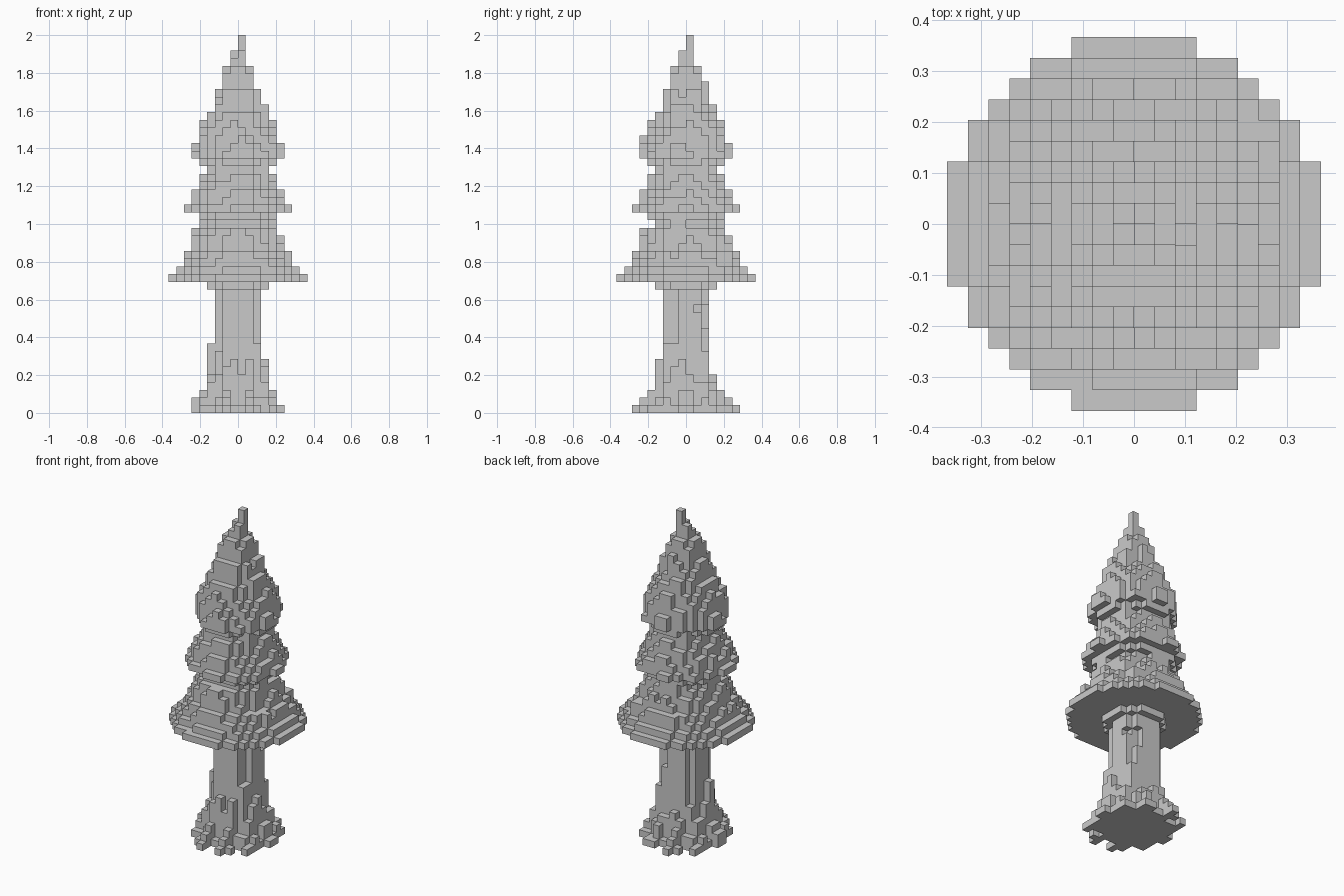
import bpy, bmesh, math, random
from mathutils import Vector

default = bpy.data.objects.get("Cube")
if default:
    bpy.data.objects.remove(default, do_unlink=True)

random.seed(4)
LAYERS = 49
CELL = 2 / LAYERS
SPAN = range(-9, 9)

grey = bpy.data.materials.new("plain grey")
grey.use_nodes = True
colour = (0.59, 0.59, 0.59, 1)
grey.diffuse_color = colour
grey.node_tree.nodes["Principled BSDF"].inputs["Base Color"].default_value = colour


def stack(first, radii, jitter):
    """Cells of a stack of discs; jitter(x, y, layer) roughens each column."""
    cells = set()
    for i, radius in enumerate(radii):
        for x in SPAN:
            for y in SPAN:
                if math.hypot(x + .5, y + .5) < radius + jitter(x, y, i):
                    cells.add((x, y, first + i))
    return cells


def cell_object(name, cells):
    """Mesh of the outer faces of a set of cubic cells."""
    bm = bmesh.new()
    for cell in cells:
        middle = Vector(cell) + Vector((.5, .5, .5))
        for axis in range(3):
            for sign in (-1, 1):
                side = Vector((0, 0, 0))
                side[axis] = sign
                if tuple(int(c) for c in Vector(cell) + side) in cells:
                    continue
                u, v = Vector((0, 0, 0)), Vector((0, 0, 0))
                u[(axis + 1) % 3] = .5
                v[(axis + 2) % 3] = .5 * sign
                centre = middle + side / 2
                corners = (centre - u - v, centre + u - v, centre + u + v, centre - u + v)
                bm.faces.new([bm.verts.new(p * CELL) for p in corners])
    bmesh.ops.remove_doubles(bm, verts=bm.verts, dist=CELL / 100)
    mesh = bpy.data.meshes.new(name)
    bm.to_mesh(mesh)
    bm.free()
    mesh.materials.append(grey)
    obj = bpy.data.objects.new(name, mesh)
    bpy.context.collection.objects.link(obj)
    return obj


# Trunk with roots that stick out in alternate sectors near the ground
SECTORS = 20
sector_noise = [random.uniform(.4, 1) * (1 if s % 2 else -1) for s in range(SECTORS)]
column_noise = {(x, y): random.uniform(-.4, .4) for x in SPAN for y in SPAN}
root_reach = [1.2, .8, .6, .4]


def root_jitter(x, y, layer):
    # Sectors are turned so that roots lie along the main axes
    turn = math.atan2(y + .5, x + .5) / math.tau + 1
    sector = int(turn * SECTORS + 1.5) % SECTORS
    if layer < len(root_reach):
        return sector_noise[sector] * root_reach[layer]
    return column_noise[x, y] * (1 if layer < 14 else .2)


trunk_radii = [5.8, 5.1, 4.6, 4.2, 3.9, 3.7, 3.55, 3.4, 3.25,
               3.1, 3.1, 3.0, 3.0, 2.95, 2.95, 2.95]
cell_object("trunk", stack(0, trunk_radii, root_jitter))
cell_object("branch_collar", stack(16, [3.9], lambda x, y, i: 0))

# Foliage tiers, each a ragged cone whose underside steps in to a waist
tiers = {
    "lower_foliage": (17, [9.05, 8.1, 7.2, 6.8, 6.0, 5.7, 5.3, 4.6]),
    "middle_foliage": (25, [5.4, 6.6, 6.0, 5.6, 5.1, 4.7, 4.2]),
    "upper_foliage": (32, [4.8, 5.7, 5.6, 5.4, 4.9, 4.5, 4.0, 3.5, 3.1,
                           2.7, 2.4, 2.1, 1.7, 1.2, .9]),
}
for name, (first, radii) in tiers.items():
    noise = {(x, y): random.uniform(-.35, .35) for x in SPAN for y in SPAN}

    def ragged(x, y, layer):
        return noise[x, y] * (.2 if layer == 0 else .6 if layer < 3 else 1)

    cells = stack(first, radii, ragged)
    if name == "upper_foliage":
        # Thin spire at the tip
        cells |= {(0, 0, z) for z in range(first, LAYERS)}
        cells |= {(-1, 0, z) for z in range(first, LAYERS - 2)}
    cell_object(name, cells)
